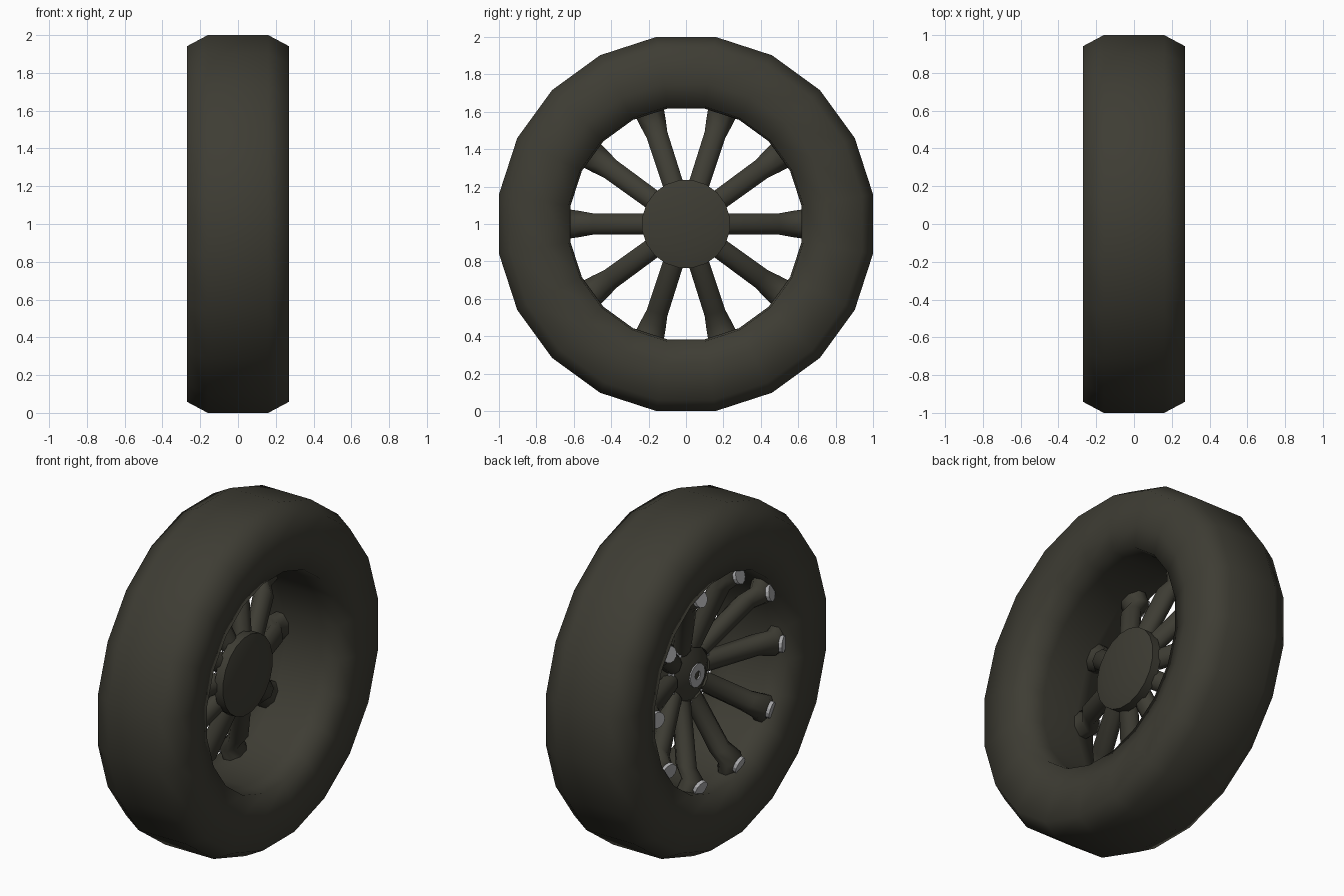
import bpy, bmesh, math
from mathutils import Matrix, Vector

if "Cube" in bpy.data.objects:
    bpy.data.objects.remove(bpy.data.objects["Cube"])


def material(name, col):
    m = bpy.data.materials.new(name)
    m.diffuse_color = (*col, 1)
    m.use_nodes = True
    m.node_tree.nodes["Principled BSDF"].inputs["Base Color"].default_value = m.diffuse_color
    return m


DARK = material("dark olive rubber", (0.048, 0.046, 0.034))
GREY = material("grey metal", (0.40, 0.40, 0.41))


def finish(name, bm, mat, angle=None):
    bmesh.ops.remove_doubles(bm, verts=bm.verts, dist=1e-5)
    bmesh.ops.recalc_face_normals(bm, faces=bm.faces)
    me = bpy.data.meshes.new(name)
    bm.to_mesh(me)
    bm.free()
    ob = bpy.data.objects.new(name, me)
    bpy.context.collection.objects.link(ob)
    me.materials.append(mat)
    if angle:
        bpy.ops.object.select_all(action='DESELECT')
        ob.select_set(True)
        bpy.context.view_layer.objects.active = ob
        bpy.ops.object.shade_smooth_by_angle(angle=math.radians(angle))
    return ob


def polar(x, r, t):
    return Vector((x, r * math.cos(t), 1 + r * math.sin(t)))


def revolve(name, profile, n, mat, closed, angle, offset=0.0):
    """Turn an (x, radius) profile around the wheel axle."""
    bm = bmesh.new()
    rings = [[bm.verts.new(polar(x, r, offset + 2 * math.pi * i / n)) for x, r in profile]
             for i in range(n)]
    m = len(profile)
    for i in range(n):
        a, b = rings[i], rings[(i + 1) % n]
        for j in range(m if closed else m - 1):
            k = (j + 1) % m
            bm.faces.new((a[j], a[k], b[k], b[j]))
    bmesh.ops.dissolve_degenerate(bm, dist=1e-5, edges=bm.edges)
    return finish(name, bm, mat, angle)


def bolts(name, x, r, radius, tilt, phase, sides):
    """Ten flat bolt heads facing -x, leaning outward by tilt."""
    bm = bmesh.new()
    for i in range(10):
        t = phase + i * math.pi / 5
        normal = polar(-math.cos(tilt), math.sin(tilt), t) - Vector((0, 0, 1))
        rot = normal.to_track_quat('Z', 'Y').to_matrix().to_4x4()
        bmesh.ops.create_cone(bm, cap_ends=True, segments=sides, radius1=radius,
                              radius2=radius, depth=0.02,
                              matrix=Matrix.Translation(polar(x, r, t)) @ rot)
    return finish(name, bm, GREY)


# Tire: 20-sided, chamfered tread, rounded side walls
half = [(0.16, 1.0125), (0.27, 0.953), (0.27, 0.76), (0.235, 0.635), (0.12, 0.625)]
profile = half + [(-x, r) for x, r in reversed(half)]
revolve("tire", profile, 20, DARK, True, 80, math.radians(9))

# Hub: shallow dome on the outer side, flat disc on the inner side
revolve("hub", [(-0.07, 0), (-0.07, 0.09), (-0.01, 0.2), (0.01, 0.237), (0.065, 0.237),
                (0.085, 0.16), (0.085, 0)], 20, DARK, False, 50, math.radians(9))

# Spokes: ten tapered bars that lean outward and flare into the rim
bm = bmesh.new()
sections = [(-0.0, 0.15, 0.055, 0.05), (-0.11, 0.5, 0.058, 0.055),
            (-0.17, 0.565, 0.07, 0.06), (-0.15, 0.645, 0.082, 0.06)]
N = 8
for s in range(10):
    t = s * math.pi / 5
    side = Vector((0, -math.sin(t), math.cos(t)))
    rings = []
    for x, r, w, d in sections:
        ring = []
        for k in range(N):
            a = 2 * math.pi * (k + 0.5) / N
            ring.append(bm.verts.new(polar(x + 1.07 * d * math.cos(a), r, t)
                                     + side * 1.07 * w * math.sin(a)))
        rings.append(ring)
    for a, b in zip(rings, rings[1:]):
        for k in range(N):
            bm.faces.new((a[k], a[(k + 1) % N], b[(k + 1) % N], b[k]))
    bm.faces.new(rings[0])
    bm.faces.new(rings[-1])
finish("spokes", bm, DARK, 60)

# Bolts at the spoke ends and between the spokes on the hub
bolts("rim_bolts", -0.222, 0.595, 0.048, math.radians(20), 0, 12)
bolts("hub_bolts", -0.020, 0.18, 0.018, math.radians(29), math.pi / 10, 8)

# Grey centre ring on the hub
revolve("centre_ring", [(-0.06, 0.07), (-0.078, 0.07), (-0.078, 0.025), (-0.06, 0.025)],
        12, GREY, True, 30)
